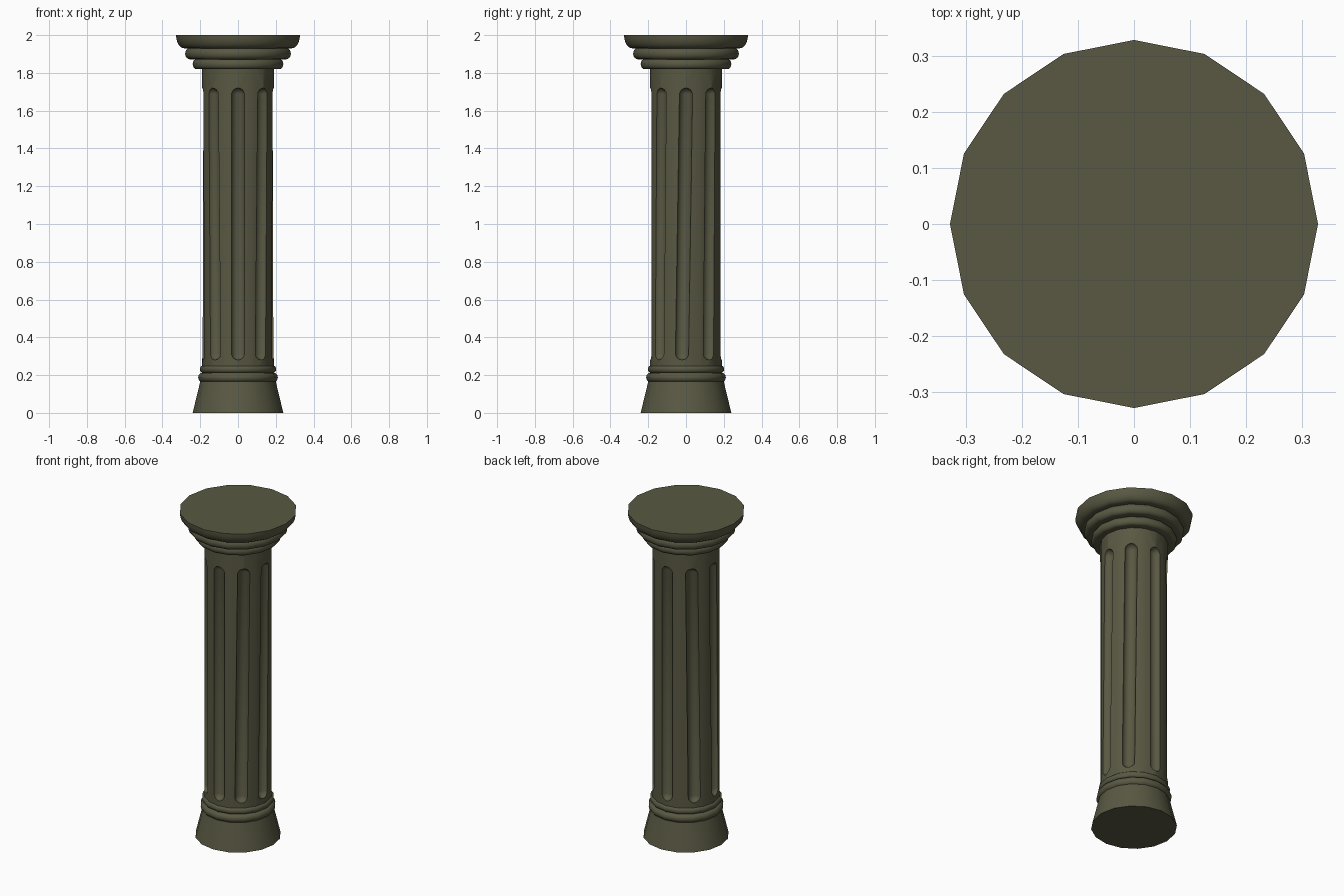
import bpy, bmesh
from math import sin, cos, pi, radians

if "Cube" in bpy.data.objects:
    bpy.data.objects.remove(bpy.data.objects["Cube"])

SIDES = 16
stone = bpy.data.materials.new("olive_stone")
stone.diffuse_color = (0.10, 0.098, 0.056, 1)
stone.use_nodes = True
stone.node_tree.nodes["Principled BSDF"].inputs["Base Color"].default_value = stone.diffuse_color


def finish(name, bm):
    bmesh.ops.recalc_face_normals(bm, faces=bm.faces)
    mesh = bpy.data.meshes.new(name)
    bm.to_mesh(mesh)
    bm.free()
    mesh.materials.append(stone)
    ob = bpy.data.objects.new(name, mesh)
    bpy.context.collection.objects.link(ob)
    return ob


def smooth(ob):
    bpy.ops.object.select_all(action='DESELECT')
    ob.select_set(True)
    bpy.context.view_layer.objects.active = ob
    bpy.ops.object.shade_smooth_by_angle(angle=radians(35))


def lathe(name, profile):
    """Closed turned solid from (radius, height) points."""
    bm = bmesh.new()
    rings = [[bm.verts.new((r * cos(2 * pi * i / SIDES), r * sin(2 * pi * i / SIDES), z))
              for i in range(SIDES)] for r, z in profile]
    for a, b in zip(rings, rings[1:]):
        for i in range(SIDES):
            j = (i + 1) % SIDES
            bm.faces.new((a[i], a[j], b[j], b[i]))
    bm.faces.new(rings[0])
    bm.faces.new(rings[-1])
    return finish(name, bm)


def bulge(r_in, r_out, z0, z1, n=8):
    """Half-round moulding profile."""
    return [(r_in + (r_out - r_in) * sin(pi * i / n),
             (z0 + z1) / 2 - (z1 - z0) / 2 * cos(pi * i / n)) for i in range(n + 1)]


# Flared foot and two rounded rings
smooth(lathe("base", [(0.24, 0), (0.2, 0.165)]))
smooth(lathe("lower_ring", bulge(0.188, 0.211, 0.163, 0.213)))
smooth(lathe("upper_ring", bulge(0.188, 0.202, 0.213, 0.25)))

# Stepped capital
smooth(lathe("capital_lower", bulge(0.219, 0.24, 1.82, 1.873)))
smooth(lathe("capital_middle", bulge(0.255, 0.28, 1.872, 1.932)))
smooth(lathe("capital_top", [(0.285 + 0.043 * sin(pi / 2 * i / 6),
                              2.0 - 0.07 * cos(pi / 2 * i / 6)) for i in range(7)]))

# Shaft, with eight round-ended flutes that lean slightly toward the front at the foot
shaft = lathe("shaft", [(0.19, 0.2), (0.19, 1.85)])
R, CUT = 0.191, 0.037
bm = bmesh.new()
for k in range(8):
    a = k * pi / 4
    low = a - 0.115 * cos(a)
    capsule = bmesh.ops.create_uvsphere(bm, u_segments=16, v_segments=9, radius=CUT)
    for v in capsule["verts"]:
        ang, z = (a, 1.683) if v.co.z > 0 else (low, 0.317)
        v.co.x += R * cos(ang)
        v.co.y += R * sin(ang)
        v.co.z += z
cutter = finish("flute_cutter", bm)
mod = shaft.modifiers.new("flutes", 'BOOLEAN')
mod.operation = 'DIFFERENCE'
mod.solver = 'EXACT'
mod.object = cutter
bpy.context.view_layer.objects.active = shaft
bpy.ops.object.modifier_apply(modifier=mod.name)
bpy.data.objects.remove(cutter)
smooth(shaft)
